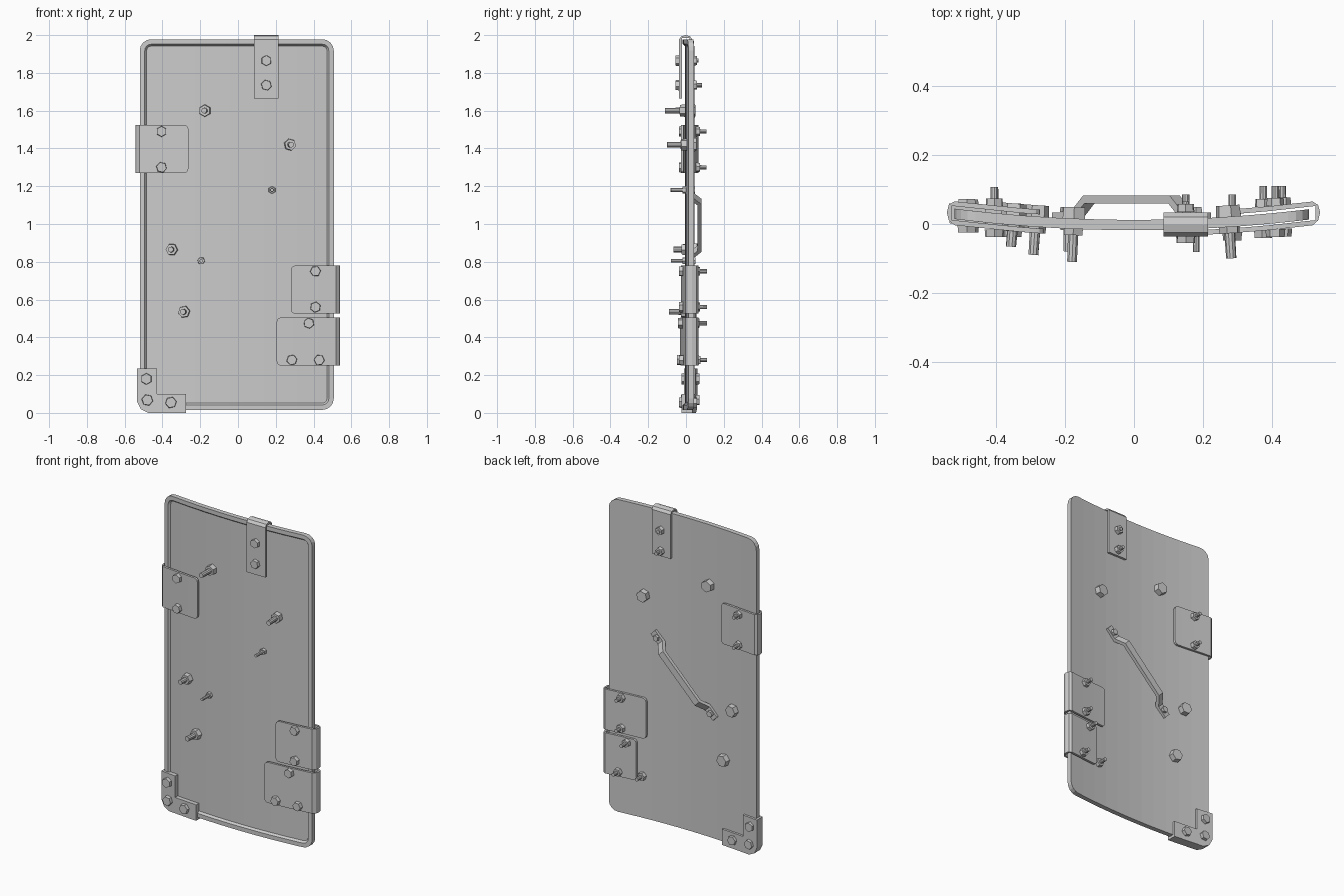
import bpy, bmesh, math
from mathutils import Matrix, Vector

if "Cube" in bpy.data.objects:
    bpy.data.objects.remove(bpy.data.objects["Cube"])


def curve(x):
    return 0.12 * x * x


def finish(bm, name, smooth=False):
    bmesh.ops.recalc_face_normals(bm, faces=bm.faces)
    me = bpy.data.meshes.new(name)
    bm.to_mesh(me)
    bm.free()
    ob = bpy.data.objects.new(name, me)
    bpy.context.collection.objects.link(ob)
    if smooth:
        bpy.ops.object.select_all(action='DESELECT')
        ob.select_set(True)
        bpy.context.view_layer.objects.active = ob
        bpy.ops.object.shade_smooth_by_angle(angle=math.radians(25))
    return ob


def extrude(bm, pts, vec):
    """Face from 3D points, extruded along vec; returns the starting face."""
    f = bm.faces.new([bm.verts.new(p) for p in pts])
    r = bmesh.ops.extrude_face_region(bm, geom=[f], use_keep_orig=True)
    bmesh.ops.translate(bm, verts=[v for v in r['geom'] if isinstance(v, bmesh.types.BMVert)], vec=vec)
    return f


def bend(bm, step=0.09):
    """Slice into vertical strips and bow the strips backwards."""
    for i in range(-6, 7):
        bmesh.ops.bisect_plane(bm, geom=bm.verts[:] + bm.edges[:] + bm.faces[:], dist=1e-5,
                               plane_co=((i + 0.5) * step, 0, 0), plane_no=(1, 0, 0))
    for v in bm.verts:
        v.co.y += curve(v.co.x)


# bowed panel with a raised front rim
X0, X1, Z0, Z1, R = -0.52, 0.507, 0.016, 1.978, 0.06
outline = []
for cx, cz, a0 in ((X1 - R, Z1 - R, 0), (X0 + R, Z1 - R, 90), (X0 + R, Z0 + R, 180), (X1 - R, Z0 + R, 270)):
    for k in range(5):
        a = math.radians(a0 + k * 22.5)
        outline.append((cx + R * math.cos(a), -0.018, cz + R * math.sin(a)))
bm = bmesh.new()
front = extrude(bm, outline, (0, 0.03, 0))
bmesh.ops.inset_individual(bm, faces=[front], thickness=0.026)
bmesh.ops.inset_individual(bm, faces=[front], thickness=0.01)
for v in front.verts:
    v.co.y += 0.013
bend(bm)
finish(bm, "panel")


# U-shaped straps wrapped round the panel edge
def clasp(name, front_len, back_len, place, width, bowed=True, t=0.014):
    F, B = -0.036, 0.033
    prof = [(0.022, F), (front_len, F), (front_len, F + t), (t, F + t), (t, B - t),
            (back_len, B - t), (back_len, B), (0.022, B), (0.006, B - 0.012), (0, -0.002), (0.006, F + 0.012)]
    bm = bmesh.new()
    pts = [place(a, y, 0) for a, y in prof]
    extrude(bm, pts, Vector(place(0, 0, width)) - Vector(place(0, 0, 0)))
    if bowed:
        tips = {round(place(front_len, 0, 0)[0], 4), round(place(back_len, 0, 0)[0], 4)}
        edges = [e for e in bm.edges
                 if abs(e.verts[0].co.x - e.verts[1].co.x) < 1e-5
                 and abs(e.verts[0].co.z - e.verts[1].co.z) < 1e-5
                 and round(e.verts[0].co.x, 4) in tips]
        bmesh.ops.bevel(bm, geom=edges, offset=0.022, segments=3, profile=0.5, affect='EDGES')
        bend(bm, 0.06)
    return finish(bm, name, True)


clasp("left_clasp", 0.28, 0.27, lambda a, y, w: (-0.543 + a, y, 1.27 + w), 0.255)
clasp("right_upper_clasp", 0.26, 0.29, lambda a, y, w: (0.54 - a, y, 0.525 + w), 0.255)
clasp("right_lower_clasp", 0.335, 0.225, lambda a, y, w: (0.54 - a, y, 0.25 + w), 0.255)
clasp("top_clip", 0.335, 0.30, lambda a, y, w: (0.085 + w, y, 2.0 - a), 0.13, bowed=False)

# L-shaped corner plate
L = [(-0.475, 0), (-0.275, 0), (-0.275, 0.1), (-0.43, 0.1), (-0.43, 0.235),
     (-0.535, 0.235), (-0.535, 0.06), (-0.515, 0.02)]
bm = bmesh.new()
extrude(bm, [(x, -0.032, z) for x, z in L], (0, 0.058, 0))
bend(bm, 0.06)
finish(bm, "corner_plate")


# bolts: stacked cylinders along y, each (radius, y start, y end, sides)
def bolt(name, x, z, parts, tilt=0.0, spin=0):
    bm = bmesh.new()
    for r, ya, yb, n in parts:
        outward = 1 if yb > ya else -1
        m = (Matrix.Translation((x, curve(x), z)) @ Matrix.Rotation(tilt, 4, 'Z')
             @ Matrix.Translation((0, (ya + yb) / 2, 0))
             @ Matrix.Rotation(-outward * math.pi / 2, 4, 'X') @ Matrix.Rotation(math.radians(spin), 4, 'Z'))
        bmesh.ops.create_cone(bm, cap_ends=True, segments=n, radius1=r, radius2=r * 0.93,
                              depth=abs(yb - ya), matrix=m)
    return finish(bm, name)


# clasp bolts: head in front, nut and shank at the back (x, z, back seat, tip)
clasp_bolts = [(-0.405, 1.49, 0.032, 0.108), (-0.405, 1.30, 0.032, 0.108),
               (0.41, 0.75, 0.032, 0.11), (0.41, 0.56, 0.032, 0.11),
               (0.375, 0.475, 0.032, 0.11), (0.43, 0.28, 0.032, 0.11), (0.285, 0.28, 0.011, 0.085),
               (0.15, 1.865, 0.032, 0.065), (0.15, 1.735, 0.032, 0.085)]
for i, (x, z, seat, tip) in enumerate(clasp_bolts):
    bolt(f"clasp_bolt_{i}", x, z, [(0.029, -0.035, -0.058, 6), (0.026, seat, seat + 0.023, 6),
                                   (0.012, seat, tip - curve(x), 10)], spin=i * 17)

# corner bolts: heads on both sides
for i, (x, z) in enumerate([(-0.485, 0.18), (-0.48, 0.068), (-0.355, 0.055)]):
    bolt(f"corner_bolt_{i}", x, z, [(0.031, -0.031, -0.053, 6), (0.03, 0.025, 0.044, 6)], spin=i * 20)

# panel bolts: head at the back, nut and shank in front
for i, (x, z, tip) in enumerate([(-0.175, 1.6, -0.11), (0.275, 1.42, -0.1),
                                 (-0.35, 0.865, -0.066), (-0.285, 0.535, -0.09)]):
    bolt(f"panel_bolt_{i}", x, z, [(0.038, 0.01, 0.045, 6), (0.033, -0.004, -0.036, 6),
                                   (0.016, -0.004, tip - curve(x), 10)],
         tilt=0.24 * x, spin=i * 13)

# diagonal strap handle on the back
half = [(0.305, 0.011), (0.225, 0.011), (0.172, 0.06)]
t = 0.022
lower = half + [(-s, y) for s, y in reversed(half)]
upper = [(-0.305, 0.011 + t), (-0.232, 0.011 + t), (-0.178, 0.06 + t),
         (0.178, 0.06 + t), (0.232, 0.011 + t), (0.305, 0.011 + t)]
axis, side = Vector((1, 0, 1)).normalized(), Vector((1, 0, -1)).normalized()
mid = Vector((-0.0075, 0, 0.9925))
bm = bmesh.new()
extrude(bm, [mid + axis * s + side * -0.021 + Vector((0, y, 0)) for s, y in lower + upper], side * 0.042)
finish(bm, "handle")

# handle bolts
for i, (x, z) in enumerate([(0.18, 1.18), (-0.195, 0.805)]):
    bolt(f"handle_bolt_{i}", x, z, [(0.02, 0.03, 0.045, 6), (0.02, -0.004, -0.022, 6),
                                    (0.01, -0.004, -0.085, 8)], spin=i * 25)
